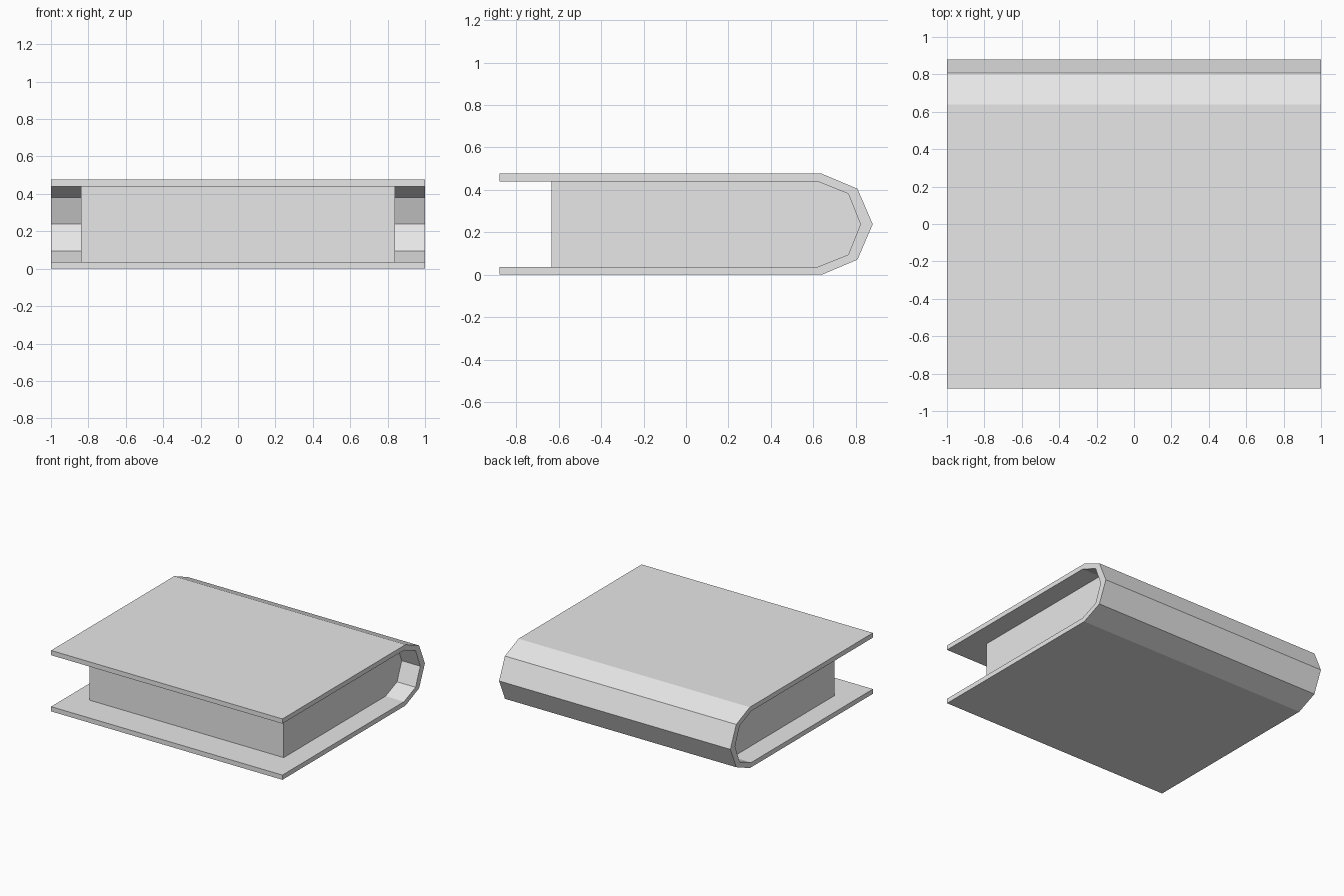
import bpy
import bmesh

cube = bpy.data.objects.get("Cube")
if cube:
    bpy.data.objects.remove(cube, do_unlink=True)

MID = 0.238  # height of the book's middle plane

# One plain grey for the whole book
grey = bpy.data.materials.new("light grey")
grey.use_nodes = True
grey.diffuse_color = (0.8, 0.8, 0.8, 1)
grey.node_tree.nodes["Principled BSDF"].inputs["Base Color"].default_value = (0.8, 0.8, 0.8, 1)


def mirrored(upper, tip):
    """Closed half outline (y, height above middle) reflected about the middle plane."""
    top = [(y, MID + h) for y, h in upper]
    bottom = [(y, MID - h) for y, h in reversed(upper)]
    return top + [(tip, MID)] + bottom


def extrude_profile(name, outline, half_width):
    """Extrude a (y, z) outline along x."""
    bm = bmesh.new()
    face = bm.faces.new([bm.verts.new((-half_width, y, z)) for y, z in outline])
    result = bmesh.ops.extrude_face_region(bm, geom=[face])
    moved = [v for v in result["geom"] if isinstance(v, bmesh.types.BMVert)]
    bmesh.ops.translate(bm, verts=moved, vec=(2 * half_width, 0, 0))
    bmesh.ops.recalc_face_normals(bm, faces=bm.faces)
    mesh = bpy.data.meshes.new(name)
    bm.to_mesh(mesh)
    bm.free()
    mesh.materials.append(grey)
    obj = bpy.data.objects.new(name, mesh)
    bpy.context.collection.objects.link(obj)
    return obj


# Cover: two boards joined by a faceted spine
outer = mirrored([(-0.88, 0.238), (0.64, 0.238), (0.808, 0.167)], 0.88)
inner = mirrored([(-0.88, 0.201), (0.622, 0.201), (0.765, 0.143)], 0.822)
extrude_profile("cover", outer + inner[::-1], 1.0)

# Page block: fills the cover up to the inside of the spine
pages = mirrored([(-0.635, 0.201), (0.622, 0.201), (0.765, 0.143)], 0.822)
extrude_profile("pages", pages, 0.84)
